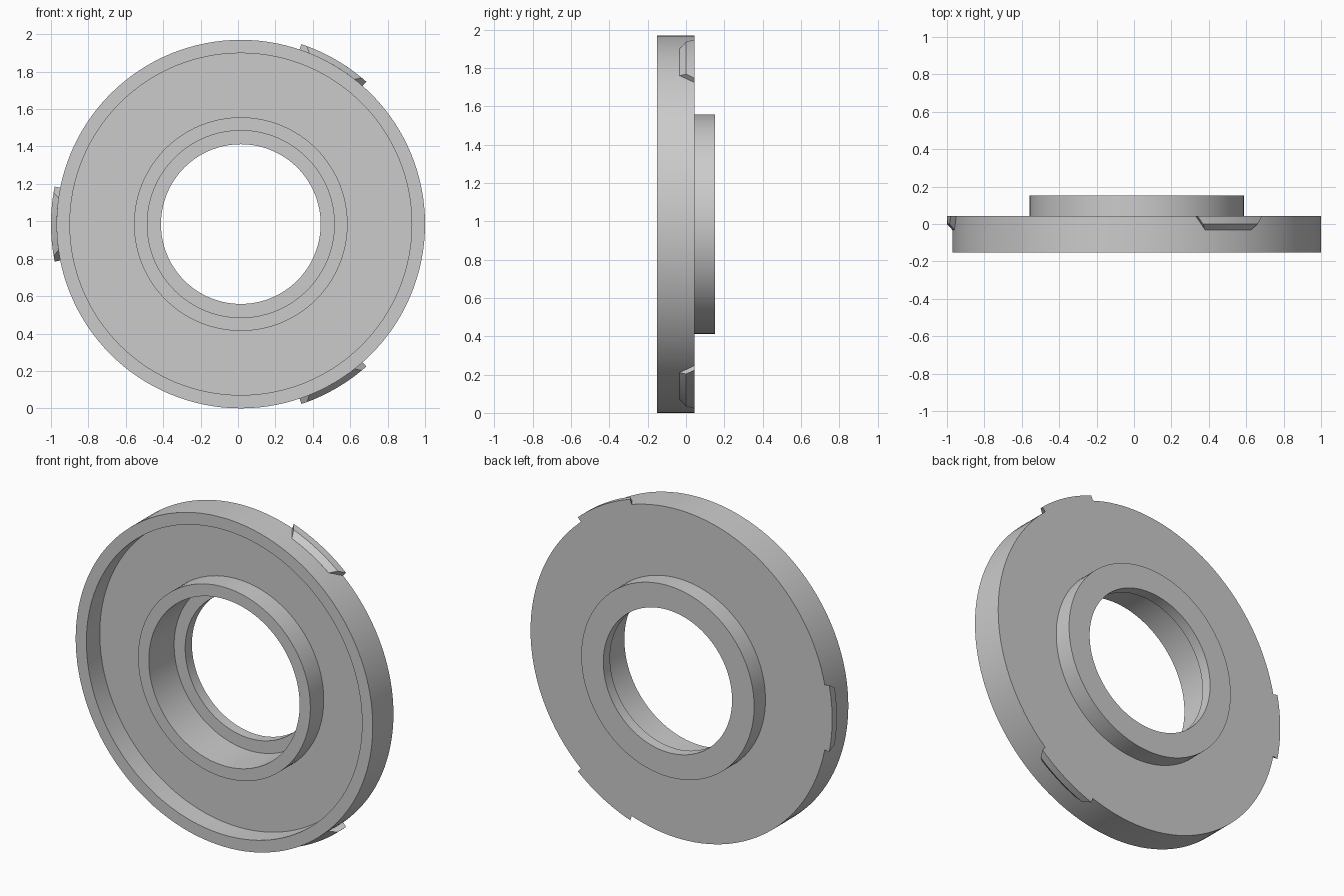
import bpy
import bmesh
from math import cos, sin, pi, radians
from mathutils import Vector

if "Cube" in bpy.data.objects:
    bpy.data.objects.remove(bpy.data.objects["Cube"], do_unlink=True)

# Overall dimensions
DISC_R, TAB_R = 0.985, 1.015
CENTRE = Vector((0.015, 0, DISC_R))
FRONT, BACK = -0.152, 0.152
DISC_BACK = 0.044

grey = bpy.data.materials.new("plain grey")
grey.use_nodes = True
grey.diffuse_color = (0.6, 0.6, 0.6, 1)
grey.node_tree.nodes["Principled BSDF"].inputs["Base Color"].default_value = (0.6, 0.6, 0.6, 1)


def finish(bm, name):
    bmesh.ops.recalc_face_normals(bm, faces=bm.faces)
    mesh = bpy.data.meshes.new(name)
    bm.to_mesh(mesh)
    bm.free()
    mesh.materials.append(grey)
    obj = bpy.data.objects.new(name, mesh)
    obj.location = CENTRE
    bpy.context.collection.objects.link(obj)
    bpy.ops.object.select_all(action='DESELECT')
    obj.select_set(True)
    bpy.context.view_layer.objects.active = obj
    bpy.ops.object.shade_smooth_by_angle(angle=radians(25))
    return obj


def lathe(name, profile, steps=128):
    """Turn a closed (radius, y) profile around the y axis."""
    bm = bmesh.new()
    verts = [bm.verts.new((r, y, 0)) for r, y in profile]
    edges = [bm.edges.new((v, verts[i - 1])) for i, v in enumerate(verts)]
    bmesh.ops.spin(bm, geom=verts + edges, cent=(0, 0, 0), axis=(0, 1, 0),
                   angle=2 * pi, steps=steps, use_duplicate=False)
    bmesh.ops.remove_doubles(bm, verts=bm.verts, dist=1e-5)
    return finish(bm, name)


def rim_tab(name, angle, steps=12):
    """Curved tab with a chamfered front and ends that flare to the back."""
    section = [(DISC_R - 0.01, -0.033), (DISC_R, -0.033), (TAB_R, 0.0),
               (TAB_R, DISC_BACK), (DISC_R - 0.01, DISC_BACK)]
    bm = bmesh.new()
    rows = []
    for i in range(steps + 1):
        t = 2 * i / steps - 1
        row = []
        for r, y in section:
            half = radians(8.2 + 3.2 * (y + 0.033) / (DISC_BACK + 0.033))
            a = angle + t * half
            row.append(bm.verts.new((r * cos(a), y, r * sin(a))))
        rows.append(row)
    for a, b in zip(rows, rows[1:]):
        for j in range(len(section)):
            bm.faces.new((a[j - 1], a[j], b[j], b[j - 1]))
    bm.faces.new(rows[0])
    bm.faces.new(rows[-1])
    return finish(bm, name)


# Dished disc with front rim, hollow hub and stepped bore
lathe("flanged_disc", [
    (0.427, BACK), (0.573, BACK),
    (0.573, DISC_BACK), (DISC_R, DISC_BACK),
    (DISC_R, FRONT), (0.914, FRONT),
    (0.914, -0.025), (0.571, -0.025),
    (0.571, FRONT), (0.5, FRONT),
    (0.5, 0.088), (0.427, 0.088),
])

# Three locking tabs around the edge
for label, degrees in (("upper", 60), ("side", 180), ("lower", 300)):
    rim_tab(label + "_rim_tab", radians(degrees))
